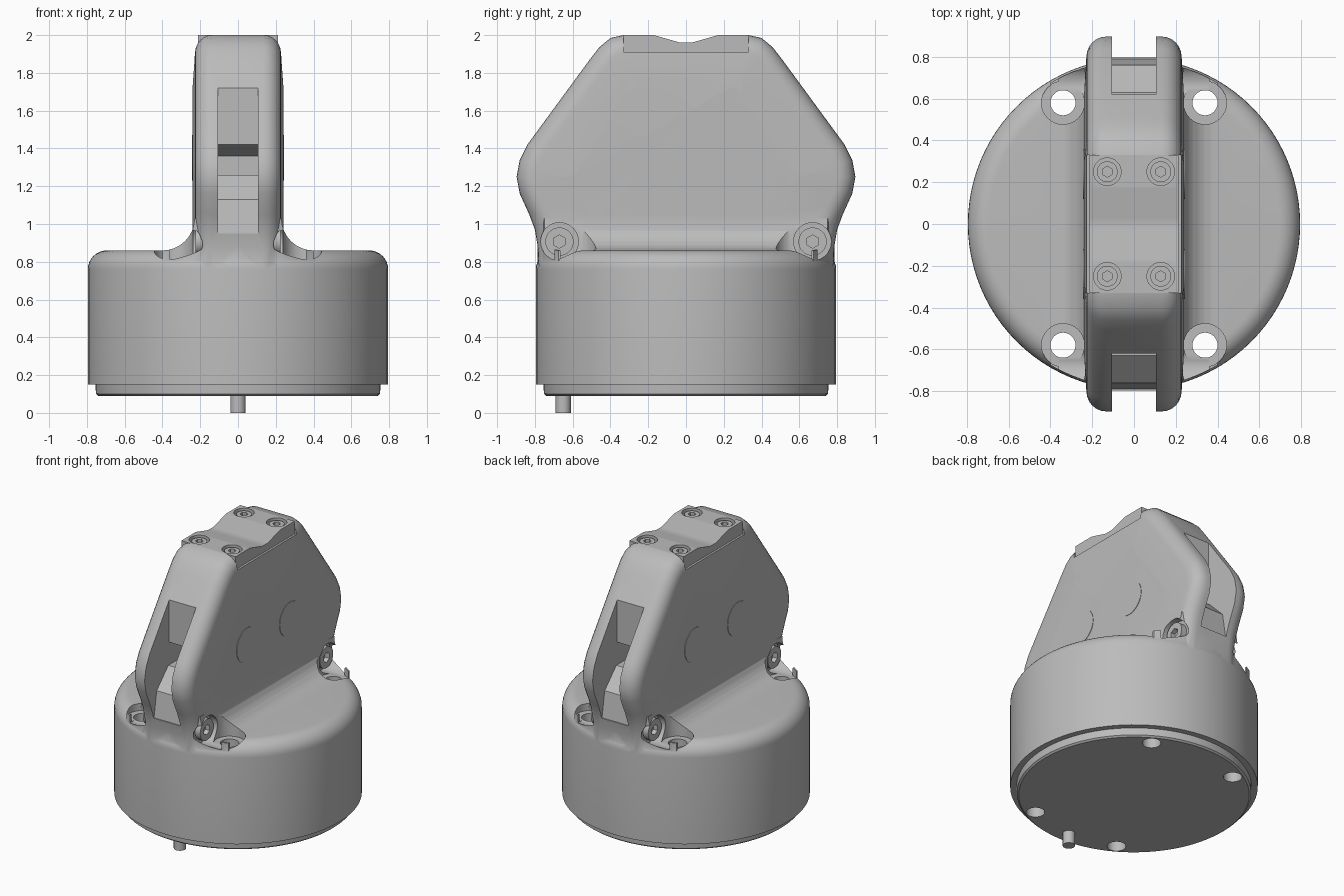
import bpy, bmesh, math
from mathutils import Matrix, Vector

old = bpy.data.objects.get("Cube")
if old:
    bpy.data.objects.remove(old, do_unlink=True)

grey = bpy.data.materials.new("plain grey")
grey.use_nodes = True
COLOUR = (0.5, 0.5, 0.5, 1)
grey.diffuse_color = COLOUR
grey.node_tree.nodes["Principled BSDF"].inputs["Base Color"].default_value = COLOUR


def to_object(name, bm):
    bmesh.ops.recalc_face_normals(bm, faces=bm.faces)
    mesh = bpy.data.meshes.new(name)
    bm.to_mesh(mesh)
    bm.free()
    mesh.materials.append(grey)
    ob = bpy.data.objects.new(name, mesh)
    bpy.context.collection.objects.link(ob)
    return ob


def prism(name, points, axis, half):
    """Extrude a 2D outline symmetrically along x (points y,z) or y (points x,z)."""
    bm = bmesh.new()
    put = (lambda a, b, t: (t, a, b)) if axis == "x" else (lambda a, b, t: (a, t, b))
    face = bm.faces.new([bm.verts.new(put(a, b, -half)) for a, b in points])
    moved = bmesh.ops.extrude_face_region(bm, geom=[face])["geom"]
    shift = Vector(put(0, 0, 2 * half))
    bmesh.ops.translate(bm, vec=shift, verts=[v for v in moved if isinstance(v, bmesh.types.BMVert)])
    return to_object(name, bm)


def rod(name, radius, start, end, sides=32):
    """Cylinder between two points."""
    a, b = Vector(start), Vector(end)
    bm = bmesh.new()
    turn = (b - a).to_track_quat("Z", "Y").to_matrix().to_4x4()
    bmesh.ops.create_cone(bm, cap_ends=True, segments=sides, radius1=radius, radius2=radius,
                          depth=(b - a).length, matrix=Matrix.Translation((a + b) / 2) @ turn)
    return to_object(name, bm)


def lathe(name, profile, sides=96):
    bm = bmesh.new()
    verts = [bm.verts.new((r, 0, z)) for r, z in profile]
    edges = [bm.edges.new(pair) for pair in zip(verts, verts[1:])]
    bmesh.ops.spin(bm, geom=verts + edges, axis=(0, 0, 1), cent=(0, 0, 0),
                   angle=math.tau, steps=sides, use_duplicate=False)
    bmesh.ops.remove_doubles(bm, verts=bm.verts, dist=0.0005)
    return to_object(name, bm)


def apply_modifier(ob, mod):
    bpy.context.view_layer.objects.active = ob
    bpy.ops.object.modifier_apply(modifier=mod.name)


def combine(ob, other, operation):
    mod = ob.modifiers.new("combine", "BOOLEAN")
    mod.operation, mod.solver, mod.object = operation, "EXACT", other
    apply_modifier(ob, mod)
    bpy.data.objects.remove(other, do_unlink=True)


def smooth(ob, angle=32):
    bpy.ops.object.select_all(action="DESELECT")
    ob.select_set(True)
    bpy.context.view_layer.objects.active = ob
    bpy.ops.object.shade_smooth_by_angle(angle=math.radians(angle))


def arc(cx, cz, r, first, last, steps=8):
    angles = [math.radians(first + (last - first) * i / steps) for i in range(steps + 1)]
    return [(cx + r * math.cos(t), cz + r * math.sin(t)) for t in angles]


def screw(name, radius, base, top, socket):
    """Cap head with a hexagonal socket."""
    head = rod(name, radius, base, top, 24)
    a, b = Vector(base), Vector(top)
    combine(head, rod("socket_cutter", socket, a.lerp(b, 0.4), b + (b - a), 6), "DIFFERENCE")
    smooth(head)


SIGNS = (-1, 1)
CORNERS = [(sx, sy) for sx in SIGNS for sy in SIGNS]

# Round housing with a soft upper rim
body = lathe("housing", [(0, 0.15), (0.795, 0.15)] + arc(0.695, 0.76, 0.1, 0, 90) + [(0, 0.86)])

# Concave fillets running along the foot of the fin
right = arc(0.4, 1.03, 0.17, 270, 180)
outline = right + [(-x, z) for x, z in reversed(right)] + [(-0.4, 0.8), (0.4, 0.8)]
fillet = prism("fillet", outline, "y", 0.9)
combine(fillet, rod("fillet_limit", 0.785, (0, 0, 0.5), (0, 0, 1.2), 96), "INTERSECT")
combine(body, fillet, "UNION")

# Upright fin with rounded edges
half = [(0.33, 2.0), (0.4, 1.985), (0.46, 1.935), (0.51, 1.87), (0.84, 1.42), (0.88, 1.34),
        (0.897, 1.25), (0.88, 1.16), (0.83, 1.05), (0.8, 0.97), (0.785, 0.88), (0.77, 0.5)]
fin = prism("fin", half + [(-y, z) for y, z in reversed(half)], "x", 0.228)
mod = fin.modifiers.new("round", "BEVEL")
mod.width, mod.segments, mod.limit_method, mod.angle_limit = 0.095, 6, "ANGLE", math.radians(60)
apply_modifier(fin, mod)
bm = bmesh.new()
bm.from_mesh(fin.data)
sides = [f for f in bm.faces if abs(f.normal.x) > 0.99 and f.calc_area() > 0.5]
bmesh.ops.inset_individual(bm, faces=sides, thickness=0.2, depth=0.012)
bm.to_mesh(fin.data)
bm.free()
combine(body, fin, "UNION")

# Open slots at both ends of the fin
slot = [(0.62, 1.9), (0.62, 1.42), (0.42, 1.36), (0.42, 1.26), (0.63, 1.26),
        (0.76, 1.13), (0.79, 0.95), (1.0, 0.95), (1.0, 1.9)]
for s in SIGNS:
    combine(body, prism("slot_cutter", [(s * y, z) for y, z in slot], "x", 0.105), "DIFFERENCE")

# Seat for the top clamp
seat = [(-0.33, 1.91), (0.33, 1.91), (0.33, 2.1), (-0.33, 2.1)]
combine(body, prism("seat_cutter", seat, "x", 0.4), "DIFFERENCE")

# Upright bolt holes and sideways screw pockets
plate = lathe("bottom_plate", [(0, 0.09), (0.74, 0.09), (0.752, 0.1), (0.755, 0.152), (0, 0.152)])
for sx, sy in CORNERS:
    x, y = sx * 0.34, sy * 0.58
    combine(body, rod("bore_cutter", 0.103, (x, y, 0.81), (x, y, 1.3)), "DIFFERENCE")
    combine(body, rod("pocket_cutter", 0.1, (sx * 0.185, sy * 0.67, 0.907),
                      (sx * 0.36, sy * 0.67, 0.907)), "DIFFERENCE")
    for part in (body, plate):
        combine(part, rod("hole_cutter", 0.06, (x, y, 0), (x, y, 1)), "DIFFERENCE")
    screw("side_screw", 0.075, (sx * 0.17, sy * 0.67, 0.907), (sx * 0.225, sy * 0.67, 0.907), 0.035)
smooth(body)
smooth(plate)

# Clamp block with a shallow V groove
block = [(-0.33, 1.91), (0.33, 1.91), (0.33, 2.0), (0.17, 2.0), (0.03, 1.96), (-0.03, 1.96),
         (-0.17, 2.0), (-0.33, 2.0)]
clamp = prism("top_clamp", block, "x", 0.213)
for sx, sy in CORNERS:
    x, y = sx * 0.128, sy * 0.25
    combine(clamp, rod("recess_cutter", 0.066, (x, y, 1.95), (x, y, 2.1)), "DIFFERENCE")
    screw("clamp_screw", 0.05, (x, y, 1.945), (x, y, 1.99), 0.026)
smooth(clamp)

# Faint round pads on the fin sides
for sx, sy in CORNERS:
    y = sy * 0.24
    smooth(rod("side_pad", 0.12, (sx * 0.236, y, 1.35), (sx * 0.243, y, 1.35)))

# Locating pin under the plate
smooth(rod("locating_pin", 0.04, (0, -0.65, 0), (0, -0.65, 0.1), 24))
